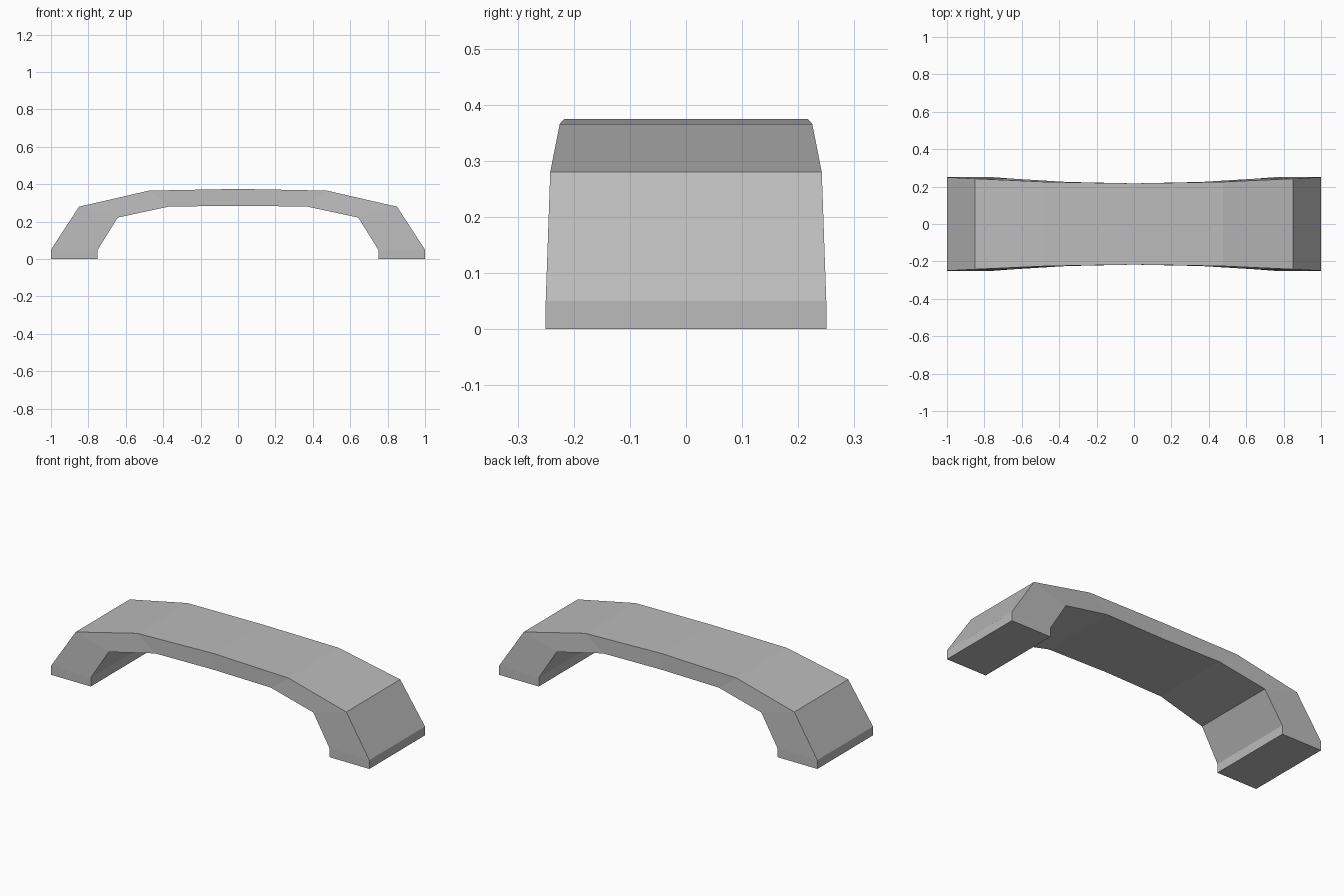
import bpy, bmesh

if "Cube" in bpy.data.objects:
    bpy.data.objects.remove(bpy.data.objects["Cube"])

# Flat grey finish
grey = bpy.data.materials.new("plain grey")
grey.diffuse_color = (0.5, 0.5, 0.5, 1)
grey.use_nodes = True
grey.node_tree.nodes["Principled BSDF"].inputs["Base Color"].default_value = grey.diffuse_color

# Half of the arch, foot to crown: outer x, outer z, inner x, inner z, half width
half = [
    (1.00, 0.00, 0.75, 0.00, 0.25),
    (1.00, 0.05, 0.75, 0.05, 0.25),
    (0.85, 0.28, 0.643, 0.222, 0.242),
    (0.475, 0.366, 0.363, 0.282, 0.225),
    (0.00, 0.375, 0.00, 0.283, 0.217),
]
mirrored = [(-ox, oz, -ix, iz, w) for ox, oz, ix, iz, w in half]
stations = mirrored + half[-2::-1]

# Loft a four-sided bar through the stations
bm = bmesh.new()
rings = []
for ox, oz, ix, iz, w in stations:
    corners = [(ox, -w, oz), (ox, w, oz), (ix, w, iz), (ix, -w, iz)]
    rings.append([bm.verts.new(c) for c in corners])
for a, b in zip(rings, rings[1:]):
    for i in range(4):
        j = (i + 1) % 4
        bm.faces.new((a[i], a[j], b[j], b[i]))

# Foot soles
bm.faces.new(rings[0])
bm.faces.new(rings[-1])
bmesh.ops.recalc_face_normals(bm, faces=bm.faces)

mesh = bpy.data.meshes.new("pull_handle")
bm.to_mesh(mesh)
bm.free()
mesh.materials.append(grey)
handle = bpy.data.objects.new("pull_handle", mesh)
bpy.context.collection.objects.link(handle)
